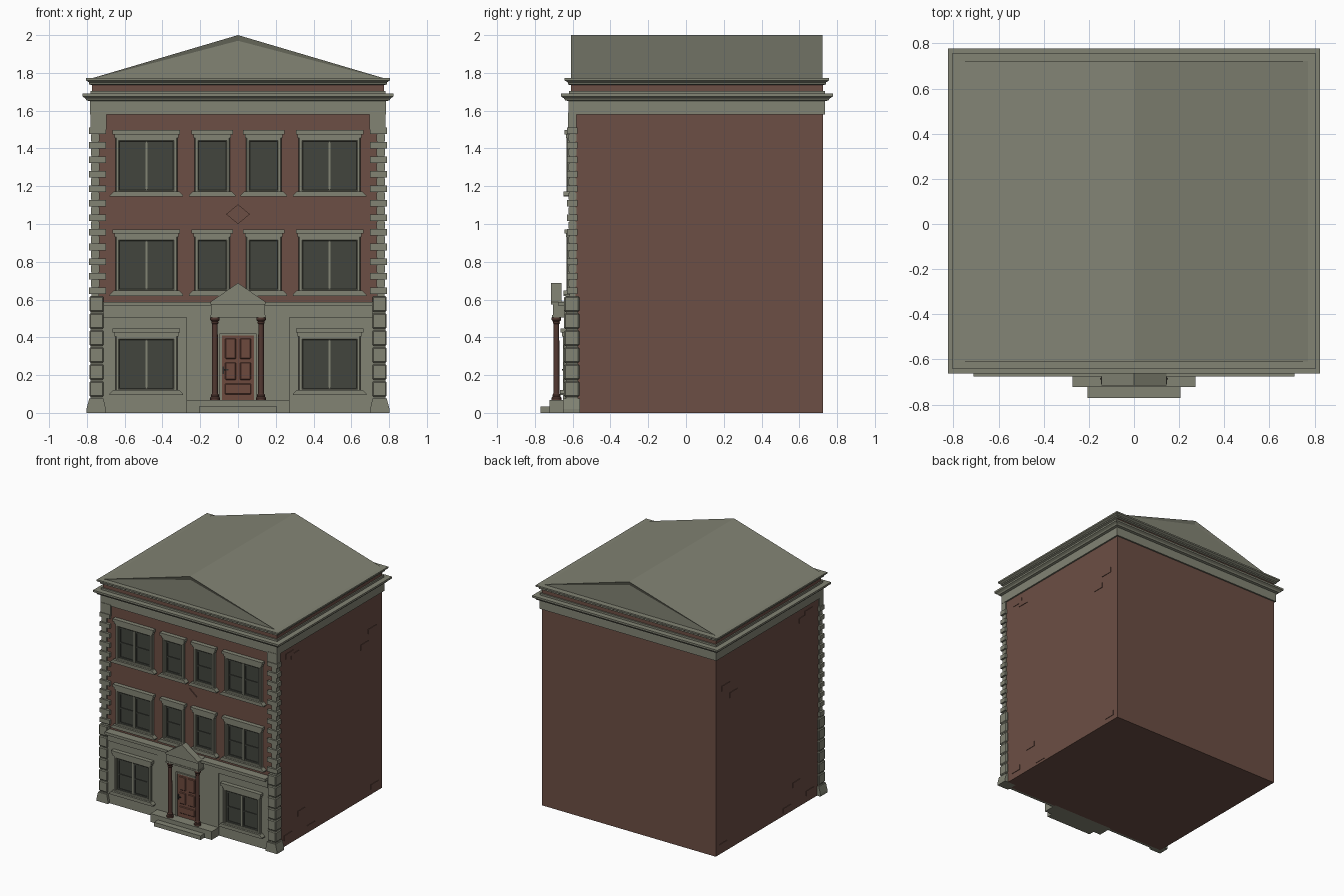
import bpy, bmesh, math
from mathutils import Matrix, Vector

if "Cube" in bpy.data.objects:
    bpy.data.objects.remove(bpy.data.objects["Cube"])


def material(name, rgb):
    m = bpy.data.materials.new(name)
    m.diffuse_color = (*rgb, 1)
    m.use_nodes = True
    m.node_tree.nodes["Principled BSDF"].inputs["Base Color"].default_value = m.diffuse_color
    return m


STONE = material("grey stone", (0.225, 0.23, 0.175))
BRICK = material("red brick", (0.15, 0.077, 0.058))
GLASS = material("dark glass", (0.055, 0.06, 0.048))
DOOR = material("door wood", (0.155, 0.068, 0.048))
COLUMN = material("dark brown column", (0.085, 0.04, 0.031))
METAL = material("dark metal", (0.03, 0.028, 0.025))


def finish(name, bm, mat, bevel=0):
    bmesh.ops.recalc_face_normals(bm, faces=bm.faces)
    me = bpy.data.meshes.new(name)
    bm.to_mesh(me)
    bm.free()
    me.materials.append(mat)
    ob = bpy.data.objects.new(name, me)
    bpy.context.collection.objects.link(ob)
    if bevel:
        mod = ob.modifiers.new("bevel", "BEVEL")
        mod.width, mod.segments = bevel, 1
    return ob


def boxes(name, spans, mat, bevel=0):
    """Each span is x0, x1, y0, y1, z0, z1."""
    bm = bmesh.new()
    for x0, x1, y0, y1, z0, z1 in spans:
        size = Matrix.Diagonal((x1 - x0, y1 - y0, z1 - z0, 1))
        mid = Matrix.Translation(((x0 + x1) / 2, (y0 + y1) / 2, (z0 + z1) / 2))
        bmesh.ops.create_cube(bm, size=1, matrix=mid @ size)
    return finish(name, bm, mat, bevel)


def mirrored(spans):
    return spans + [(-x1, -x0, *rest) for x0, x1, *rest in spans]


def prism(name, pts, y0, y1, mat, inset=0, depth=0):
    """Extrude an x-z outline along y, with optional sunk end panels."""
    bm = bmesh.new()
    front = bm.faces.new([bm.verts.new((x, y0, z)) for x, z in pts])
    ext = bmesh.ops.extrude_face_region(bm, geom=[front], use_keep_orig=True)["geom"]
    bmesh.ops.translate(bm, vec=(0, y1 - y0, 0),
                        verts=[v for v in ext if isinstance(v, bmesh.types.BMVert)])
    bmesh.ops.recalc_face_normals(bm, faces=bm.faces)
    if inset:
        bm.normal_update()
        ends = [f for f in bm.faces if abs(f.normal.y) > 0.9]
        bmesh.ops.inset_individual(bm, faces=ends, thickness=inset, depth=-depth)
    return finish(name, bm, mat)


WX, Y0, Y1 = 0.772, -0.61, 0.725      # outline of the brick block


def moulding(name, profile, mat):
    """Rectangular band round the building from (offset, z) points."""
    bm = bmesh.new()
    rings = []
    for o, z in profile:
        x, a, b = WX + o, Y0 - o, Y1 + o
        rings.append([bm.verts.new(p) for p in ((-x, a, z), (x, a, z), (x, b, z), (-x, b, z))])
    for r, s in zip(rings, rings[1:]):
        for i in range(4):
            j = (i + 1) % 4
            bm.faces.new((r[i], r[j], s[j], s[i]))
    bm.faces.new(rings[0])
    bm.faces.new(rings[-1])
    return finish(name, bm, mat)


# Main block, frieze, cornices and gabled roof
boxes("brick_walls", [(-WX, WX, Y0, Y1, 0, 1.74)], BRICK)
moulding("main_cornice", [(0.012, 1.58), (0.012, 1.65), (0.03, 1.655), (0.036, 1.665),
                          (0.052, 1.675), (0.052, 1.69), (0.01, 1.69), (0.01, 1.705)], STONE)
moulding("upper_cornice", [(0.003, 1.735), (0.016, 1.74), (0.016, 1.75),
                           (0.033, 1.76), (0.033, 1.772)], STONE)
prism("roof", [(-0.785, 1.768), (0.785, 1.768), (0, 2)], Y0, 0.722, STONE, 0.03, 0.008)

# Alternating corner stones on the upper floors
upper = [(0.695, 0.782, -0.625, -0.58, 1.5, 1.59), (0.737, 0.775, -0.618, -0.585, 0.6, 1.55)]
z, step = 0.628, 0.0385
for i in range(23):
    if i % 2 == 0:
        upper.append((0.70, 0.79, -0.63, -0.575, z + 0.002, z + step - 0.002))
    else:
        upper.append((0.733, 0.778, -0.622, -0.58, z + 0.002, z + step - 0.002))
    z += step
boxes("upper_corner_stones", mirrored(upper), STONE)

# Heavy corner stones on the ground floor, with a splayed foot
lower = [(0.712, 0.787, -0.645, -0.565, 0.085 + 0.09 * i, 0.167 + 0.09 * i) for i in range(6)]
boxes("lower_corner_stones", mirrored(lower), STONE, 0.006)
boxes("corner_stone_core", mirrored([(0.718, 0.78, -0.636, -0.572, 0, 0.62)]), STONE)
for side in (-1, 1):
    prism("corner_foot", [(side * x, z) for x, z in
          ((0.70, 0), (0.802, 0), (0.802, 0.02), (0.788, 0.075), (0.712, 0.075), (0.70, 0.02))],
          -0.65, -0.56, STONE)

# Stone ground floor facing with central bay and ledge
boxes("ground_floor_facing", [(-0.72, 0.72, -0.63, -0.60, 0, 0.57)], STONE)
boxes("door_bay", [(-0.272, 0.272, -0.638, -0.60, 0, 0.505)], STONE)
boxes("ground_floor_ledge", [(-0.712, 0.712, -0.642, -0.60, 0.505, 0.565),
                             (-0.712, 0.712, -0.675, -0.60, 0.565, 0.587)], STONE)


def window(cx, dz, wall, g, panes):
    """Window with surround, hood, sill and dark sashes; g is half the glass width."""
    def bar(w0, w1, proud, z0, z1):
        return (cx + w0, cx + w1, wall - proud, wall + 0.005, z0 + dz, z1 + dz)
    f = g + 0.022
    boxes("window_surround", [
        bar(-f, -g, 0.022, 1.16, 1.46), bar(g, f, 0.022, 1.16, 1.46),
        bar(-f, f, 0.022, 1.436, 1.46), bar(-f, f, 0.022, 1.16, 1.18)], STONE, 0.005)
    boxes("window_hood", [bar(-g - 0.028, g + 0.028, 0.026, 1.455, 1.475),
                          bar(-g - 0.037, g + 0.037, 0.034, 1.475, 1.497)], STONE)
    s = g + 0.052
    prism("window_sill", [(cx - s, 1.145 + dz), (cx + s, 1.145 + dz), (cx + s, 1.152 + dz),
                          (cx + s - 0.02, 1.172 + dz), (cx - s + 0.02, 1.172 + dz),
                          (cx - s, 1.152 + dz)], wall - 0.038, wall, STONE)
    boxes("window_glass", [bar(-g, g, 0.003, 1.178, 1.438)], GLASS)
    # sash bars round and across every pane
    w = 2 * g / panes
    sash = []
    for k in range(panes):
        a, b = -g + k * w + 0.004, -g + (k + 1) * w - 0.004
        sash += [bar(a, a + 0.012, 0.009, 1.184, 1.432), bar(b - 0.012, b, 0.009, 1.184, 1.432),
                 bar(a, b, 0.009, 1.184, 1.196), bar(a, b, 0.009, 1.42, 1.432),
                 bar(a, b, 0.009, 1.303, 1.313)]
    boxes("window_sashes", sash, GLASS)
    if panes > 1:
        boxes("window_mullion", [bar(-0.006, 0.006, 0.014, 1.18, 1.436)], STONE)


for side in (-1, 1):
    for dz, wall in ((0, Y0), (-0.525, Y0), (-1.05, -0.63)):
        window(side * 0.485, dz, wall, 0.142, 2)
    for dz in (0, -0.525):
        window(side * 0.136, dz, Y0, 0.072, 1)

# Brick diamond between the upper floors
prism("diamond_panel", [(-0.063, 1.052), (0, 1.0), (0.063, 1.052), (0, 1.104)],
      Y0 - 0.008, Y0, BRICK)

# Scattered raised bricks on both side walls, as (y, z) centres
patches = [(-0.45, 1.52), (-0.38, 1.49), (0.5, 1.23), (0.6, 1.32),
           (-0.47, 0.07), (-0.3, 0.2), (-0.18, 0.04), (0.63, 0.06)]
boxes("raised_bricks", mirrored([(WX - 0.01, WX + 0.004, y - 0.05, y + 0.05, z - 0.02, z + 0.02)
                                 for y, z in patches]), BRICK)

# Entrance steps
boxes("entrance_steps", [(-0.272, 0.272, -0.722, -0.60, 0, 0.067),
                         (-0.206, 0.206, -0.77, -0.60, 0, 0.033)], STONE)

# Door with raised panels and handle
boxes("door_frame", mirrored([(0.086, 0.098, -0.65, -0.63, 0.067, 0.42)])
      + [(-0.098, 0.098, -0.65, -0.63, 0.41, 0.42)], STONE)
boxes("door", [(-0.087, 0.087, -0.643, -0.63, 0.067, 0.411)], DOOR)
boxes("door_panels", mirrored([(0.01, 0.068, -0.65, -0.64, 0.285, 0.395),
                               (0.01, 0.068, -0.65, -0.64, 0.175, 0.268)])
      + [(-0.07, 0.07, -0.65, -0.64, 0.098, 0.155)], DOOR, 0.005)
boxes("door_handle", [(-0.081, -0.073, -0.65, -0.64, 0.205, 0.245),
                      (-0.08, -0.05, -0.656, -0.648, 0.225, 0.232)], METAL)

# Turned columns
PROFILE = [(0, 0.066), (0.026, 0.066), (0.026, 0.08), (0.021, 0.086), (0.022, 0.094),
           (0.0165, 0.102), (0.0145, 0.47), (0.019, 0.474), (0.017, 0.482),
           (0.025, 0.492), (0.025, 0.506), (0, 0.506)]
for side in (-1, 1):
    bm = bmesh.new()
    vs = [bm.verts.new((r, 0, z)) for r, z in PROFILE]
    es = [bm.edges.new(p) for p in zip(vs, vs[1:])]
    bmesh.ops.spin(bm, geom=vs + es, cent=(0, 0, 0), axis=(0, 0, 1),
                   angle=2 * math.pi, steps=16, use_duplicate=False)
    bmesh.ops.remove_doubles(bm, verts=bm.verts, dist=0.0003)
    bmesh.ops.translate(bm, verts=bm.verts, vec=Vector((side * 0.122, -0.686, 0)))
    col = finish("entrance_column", bm, COLUMN)
    bpy.ops.object.select_all(action="DESELECT")
    col.select_set(True)
    bpy.context.view_layer.objects.active = col
    bpy.ops.object.shade_smooth_by_angle(angle=math.radians(30))

# Portico beam and small pediment
boxes("portico_beam", [(-0.143, 0.143, -0.705, -0.62, 0.504, 0.58),
                       (-0.146, 0.146, -0.709, -0.62, 0.504, 0.517)], STONE)
prism("portico_pediment", [(-0.145, 0.575), (0.145, 0.575), (0.145, 0.588),
                           (0, 0.688), (-0.145, 0.588)], -0.715, -0.66, STONE)
boxes("pediment_base", [(-0.14, 0.14, -0.665, -0.61, 0.575, 0.59)], STONE)
